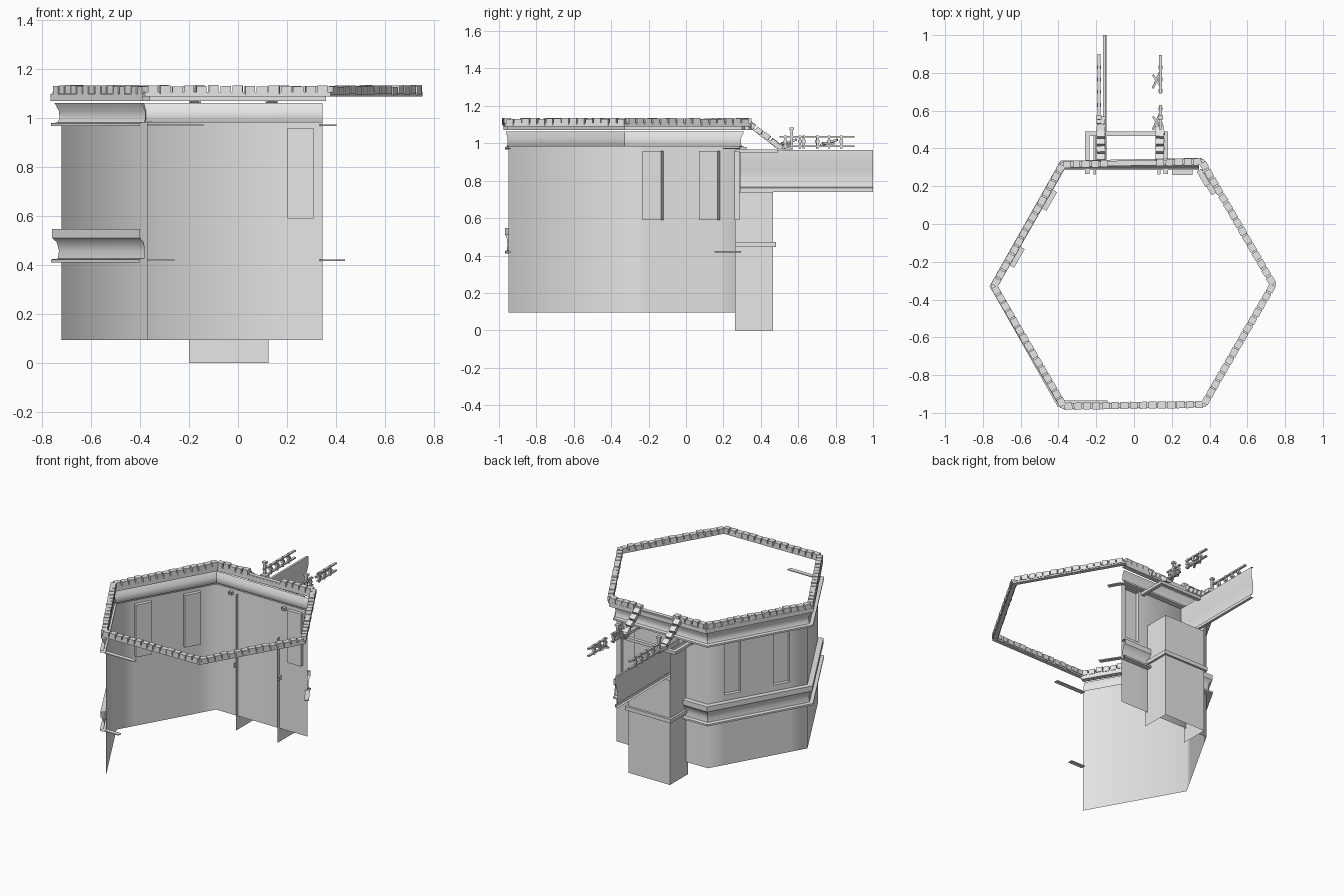
import bpy, bmesh, math, random
from mathutils import Vector, Matrix

random.seed(4)
if "Cube" in bpy.data.objects:
    bpy.data.objects.remove(bpy.data.objects["Cube"])

stone = bpy.data.materials.new("pale_grey_stone")
stone.use_nodes = True
GREY = (0.8, 0.8, 0.8, 1)
stone.diffuse_color = GREY
stone.node_tree.nodes["Principled BSDF"].inputs["Base Color"].default_value = GREY


def finish(name, bm, smooth=0):
    me = bpy.data.meshes.new(name)
    bm.to_mesh(me)
    bm.free()
    me.materials.append(stone)
    ob = bpy.data.objects.new(name, me)
    bpy.context.collection.objects.link(ob)
    if smooth:
        bpy.ops.object.select_all(action='DESELECT')
        ob.select_set(True)
        bpy.context.view_layer.objects.active = ob
        bpy.ops.object.shade_smooth_by_angle(angle=math.radians(smooth))
    return ob


def offset_path(path, d, closed=False):
    """Shift a flat path to its left by d with mitred corners."""
    pts = [Vector(p) for p in path]
    n = len(pts)
    out = []
    for i, p in enumerate(pts):
        dirs = []
        if i > 0 or closed:
            dirs.append((p - pts[i - 1]).normalized())
        if i < n - 1 or closed:
            dirs.append((pts[(i + 1) % n] - p).normalized())
        norms = [Vector((-v.y, v.x)) for v in dirs]
        m = sum(norms, Vector((0, 0))).normalized()
        out.append(p + m * d / m.dot(norms[0]))
    return out


def sweep(name, path, profile, closed=False, loop=False, smooth=40):
    """Run a (outward, height) profile along a flat path."""
    bm = bmesh.new()
    rows = [[bm.verts.new((q.x, q.y, z)) for q in offset_path(path, o, closed)]
            for o, z in profile]
    n = len(path)
    for j in range(len(rows) if loop else len(rows) - 1):
        a, b = rows[j], rows[(j + 1) % len(rows)]
        for i in range(n if closed else n - 1):
            k = (i + 1) % n
            bm.faces.new((a[k], a[i], b[i], b[k]))
    return finish(name, bm, smooth)


def add_box(bm, centre, size, rot=None):
    m = Matrix.Translation(centre) @ (rot or Matrix()) @ Matrix.Diagonal((*size, 1))
    bmesh.ops.create_cube(bm, size=1, matrix=m)


def box_between(bm, a, b, width, height):
    a, b = Vector(a), Vector(b)
    rot = (b - a).to_track_quat('X', 'Z').to_matrix().to_4x4()
    add_box(bm, (a + b) / 2, ((b - a).length, width, height), rot)


def tile_run(bm, a, b, width, height, step=0.05, skip=None):
    """Row of slightly uneven blocks from a to b."""
    a, b = Vector(a), Vector(b)
    n = max(1, round((b - a).length / step))
    rot = (b - a).to_track_quat('X', 'Z').to_matrix().to_4x4()
    for i in range(n):
        c = a.lerp(b, (i + 0.5) / n)
        if skip and skip(c):
            continue
        c.z += random.uniform(-0.004, 0.003)
        turn = Matrix.Rotation(random.uniform(-0.08, 0.08), 4, 'Z')
        add_box(bm, c, (step * random.uniform(0.78, 0.9), width, height), rot @ turn)


# Walls: three hexagon sides with window niches pushed inward
WALL = [(-0.37, -0.95), (-0.72, -0.33), (-0.37, 0.285), (0.345, 0.285)]
BASE, SILL, HEAD, TOP = 0.095, 0.59, 0.96, 0.985
WINDOWS = [[], [(0.18, 0.34), (0.67, 0.83)], [(0.8, 0.95)]]
bm = bmesh.new()
for (p, q), wins in zip(zip(WALL, WALL[1:]), WINDOWS):
    p, q = Vector(p), Vector(q)
    d = (q - p).normalized()
    inward = Vector((d.y, -d.x, 0)) * 0.025
    cuts = [0] + [t for w in wins for t in w] + [1]
    for c, (t0, t1) in enumerate(zip(cuts, cuts[1:])):
        for z0, z1 in ((BASE, SILL), (SILL, HEAD), (HEAD, TOP)):
            ends = [p.lerp(q, t) for t in (t0, t1)]
            ring = [Vector((*e, z)) for e, z in
                    ((ends[1], z0), (ends[0], z0), (ends[0], z1), (ends[1], z1))]
            if c % 2 and z0 == SILL:
                back = [v + inward for v in ring]
                bm.faces.new([bm.verts.new(v) for v in back])
                for i in range(4):
                    k = (i + 1) % 4
                    bm.faces.new([bm.verts.new(v) for v in
                                  (ring[i], ring[k], back[k], back[i])])
            else:
                bm.faces.new([bm.verts.new(v) for v in ring])
bmesh.ops.remove_doubles(bm, verts=bm.verts, dist=0.0005)
finish("hexagon_walls", bm, 70)

# Cornices on the walls
sweep("top_cornice", WALL, [(0, 0.968), (0.038, 0.968), (0.038, 0.98), (0.015, 0.983),
                            (0.008, 1.0), (0.01, 1.03), (0.025, 1.062)])
sweep("middle_cornice", WALL, [(0, 0.412), (0.038, 0.412), (0.038, 0.424), (0.014, 0.427),
                               (0.01, 0.46), (0.018, 0.495), (0.035, 0.512),
                               (0.035, 0.548), (0, 0.548)])

# Thin lips that return past both ends of the cornices
for name, z, front_x, tip in (("top", 0.972, -0.14, (0.39, 0.205)),
                              ("middle", 0.42, -0.26, (0.425, 0.16))):
    for end, a, b in (("front", WALL[0], (front_x, -0.95)), ("back", WALL[-1], tip)):
        bm = bmesh.new()
        box_between(bm, (*a, z), (*b, z), 0.03, 0.006)
        finish(f"{name}_lip_{end}", bm)

# Roof edge: beam and ring of blocks
RING = [(-0.372, -0.965), (-0.742, -0.33), (-0.378, 0.315),
        (0.36, 0.33), (0.737, -0.32), (0.37, -0.955)]
sweep("roof_edge_beam", RING, [(-0.014, 1.09), (0.014, 1.09), (0.014, 1.108), (-0.014, 1.108)],
      closed=True, loop=True, smooth=0)
sweep("roof_edge_fascia", RING[:4], [(-0.015, 1.07), (0.02, 1.07), (0.02, 1.1), (-0.015, 1.1)],
      loop=True, smooth=0)
bm = bmesh.new()
for i, p in enumerate(RING):
    q = RING[(i + 1) % 6]
    gap = (lambda c: -0.15 < c.x < 0.12) if i == 2 else None
    tile_run(bm, (*p, 1.116), (*q, 1.116), 0.037, 0.034, skip=gap)
finish("roof_edge_blocks", bm)

# Projecting bay: three sides open towards the walls, high on one side
bm = bmesh.new()
x0, x1, y0, y1 = -0.2, 0.125, 0.262, 0.465
for a, b, top in (((x0, y0), (x0, y1), 0.96), ((x0, y1), (x1, y1), 0.74),
                  ((x1, y1), (x1, y0), 0.74)):
    bm.faces.new([bm.verts.new(v) for v in
                  ((*b, 0), (*a, 0), (*a, top), (*b, top))])
finish("bay_walls", bm)
BAY = [(x0, y0), (x0, y1), (x1, y1), (x1, y0)]
sweep("bay_band", BAY, [(0, 0.445), (0.015, 0.445), (0.015, 0.472), (0, 0.472)], smooth=0)
CAP = [(-0.235, 0.265), (-0.235, 0.465), (0.155, 0.465), (0.155, 0.265)]
sweep("bay_cap", CAP, [(0, 0.947), (0.025, 0.947), (0.025, 0.967), (0, 0.967)],
      loop=True, smooth=0)

# Fascia of the walkway leading out of the back
sweep("walkway_fascia", [(-0.16, 1.0), (-0.16, 0.29)],
      [(-0.005, 0.74), (0.014, 0.74), (0.014, 0.76), (0.002, 0.765), (-0.004, 0.80),
       (-0.002, 0.85), (0.01, 0.90), (0.01, 0.965), (-0.005, 0.965)])

# Sloping block rows beside the steps
for side, x, end in (("right", -0.175, 0.57), ("left", 0.137, 0.5)):
    bm = bmesh.new()
    pts = [(x, 0.33, 1.112), (x, 0.49, 0.99), (x, end, 0.985)]
    for a, b in zip(pts, pts[1:]):
        tile_run(bm, a, b, 0.045, 0.028, 0.045)
        drop = Vector((0, 0, -0.014))
        box_between(bm, Vector(a) + drop, Vector(b) + drop, 0.028, 0.012)
    finish(f"step_blocks_{side}", bm)

# Railings
def railing(name, x, start, end, posts, newel=None):
    bm = bmesh.new()
    for z in (0.985, 1.035):
        box_between(bm, (x, start, z), (x, end, z), 0.016, 0.009)
    for y in posts:
        add_box(bm, (x, y, 1.008), (0.014, 0.012, 0.07))
        add_box(bm, (x, y, 1.01), (0.022, 0.02, 0.015))
    if newel:
        add_box(bm, (x, newel, 1.03), (0.018, 0.014, 0.1))
        add_box(bm, (x, newel, 1.078), (0.028, 0.024, 0.014))
    finish(name, bm)


railing("railing_right", -0.185, 0.55, 0.9, (0.63, 0.7, 0.765, 0.83), 0.565)
railing("railing_left_inner", 0.14, 0.5, 0.63, (0.53, 0.61), 0.565)
railing("railing_left_outer", 0.14, 0.69, 0.895, (0.705, 0.765, 0.83))

# Loose braces beside the left railing
bm = bmesh.new()
for y in (0.53, 0.75):
    box_between(bm, (0.1, y - 0.03, 0.99), (0.14, y + 0.06, 1.02), 0.012, 0.012)
    box_between(bm, (0.1, y + 0.04, 1.0), (0.14, y - 0.02, 1.0), 0.012, 0.012)
finish("railing_braces", bm)
